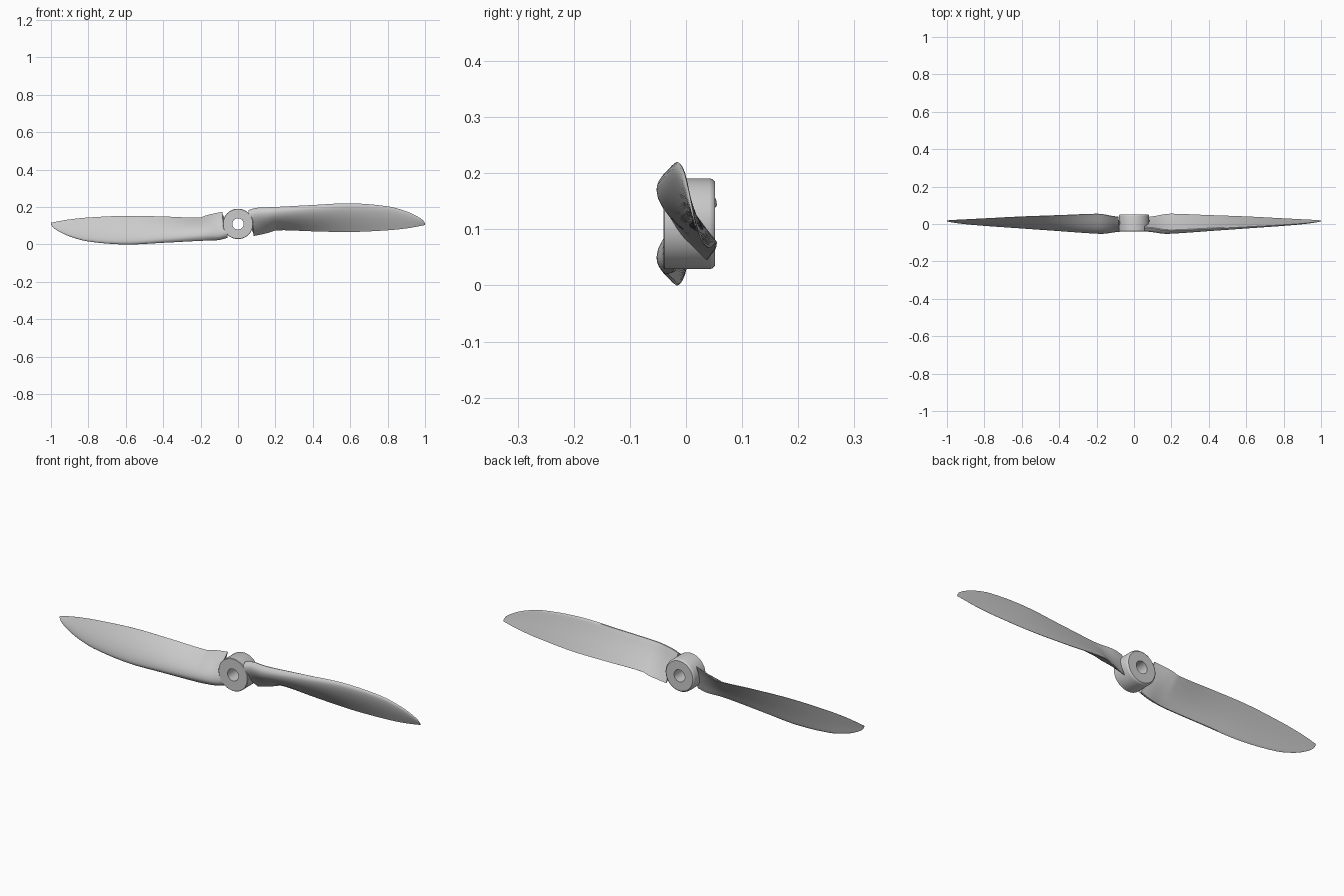
import bpy, bmesh, math
from mathutils import Vector

if "Cube" in bpy.data.objects:
    bpy.data.objects.remove(bpy.data.objects["Cube"])

AXIS_Z = 0.11

# Blade stations: x, leading edge (y, z), trailing edge (y, z), front bulge
STATIONS = [
    (0.055, -0.020, 0.184, 0.038, 0.046, 0.034),
    (0.10, -0.024, 0.196, 0.043, 0.053, 0.036),
    (0.16, -0.034, 0.199, 0.052, 0.065, 0.039),
    (0.21, -0.036, 0.201, 0.054, 0.077, 0.037),
    (0.40, -0.026, 0.211, 0.047, 0.071, 0.027),
    (0.60, -0.015, 0.220, 0.040, 0.067, 0.019),
    (0.80, -0.004, 0.204, 0.030, 0.076, 0.012),
    (0.90, 0.003, 0.177, 0.025, 0.086, 0.008),
    (0.96, 0.009, 0.149, 0.022, 0.096, 0.005),
    (0.99, 0.013, 0.128, 0.020, 0.102, 0.003),
    (1.00, 0.016, 0.112, 0.019, 0.104, 0.002),
]
# Airfoil outline: chord fraction, height relative to the front bulge
AIRFOIL = [(0, 0), (.01, .28), (.03, .5), (.06, .68), (.1, .81), (.18, .95),
           (.28, 1), (.4, .97), (.52, .86), (.65, .68), (.78, .46), (.9, .23),
           (1, .05), (1, -.03), (.8, .0), (.6, .02), (.4, .02), (.2, -.03),
           (.08, -.1), (.02, -.1)]


def slope(i):
    a, b = STATIONS[max(i - 1, 0)], STATIONS[min(i + 1, len(STATIONS) - 1)]
    return [(q - p) / (b[0] - a[0]) for p, q in zip(a, b)]


def smooth_stations(steps=5):
    out = []
    for i in range(len(STATIONS) - 1):
        a, b, ma, mb = STATIONS[i], STATIONS[i + 1], slope(i), slope(i + 1)
        h = b[0] - a[0]
        for k in range(steps):
            t = k / steps
            c = (2*t**3 - 3*t*t + 1, (t**3 - 2*t*t + t) * h,
                 3*t*t - 2*t**3, (t**3 - t*t) * h)
            row = [c[0]*p + c[1]*u + c[2]*q + c[3]*v
                   for p, u, q, v in zip(a, ma, b, mb)]
            row[0] = a[0] + h * t
            out.append(row)
    return out + [list(STATIONS[-1])]


def finish(bm, name):
    bmesh.ops.recalc_face_normals(bm, faces=bm.faces)
    me = bpy.data.meshes.new(name)
    bm.to_mesh(me)
    bm.free()
    ob = bpy.data.objects.new(name, me)
    bpy.context.collection.objects.link(ob)
    bpy.ops.object.select_all(action='DESELECT')
    ob.select_set(True)
    bpy.context.view_layer.objects.active = ob
    bpy.ops.object.shade_smooth_by_angle(angle=math.radians(35))
    return ob


def make_blade(name, side):
    bm = bmesh.new()
    rings = []
    for x, ly, lz, ty, tz, bulge in smooth_stations():
        le, te = Vector((0, ly, lz)), Vector((0, ty, tz))
        d = (te - le).normalized()
        n = Vector((0, d.z, -d.y))
        fade = max(0, min(1, (0.2 - x) / 0.145))
        ring = []
        for s, h in AIRFOIL:
            p = le.lerp(te, s) + n * h * bulge
            # stepped root end: trailing half starts further out
            step = max(0, min(1, (s - 0.4) / 0.2))
            p.x = x + 0.028 * step * fade
            # second blade is the first turned half a turn about the shaft
            ring.append(bm.verts.new((side * p.x, p.y, AXIS_Z + side * (p.z - AXIS_Z))))
        rings.append(ring)
    m = len(AIRFOIL)
    for a, b in zip(rings, rings[1:]):
        for j in range(m):
            bm.faces.new((a[j], a[(j + 1) % m], b[(j + 1) % m], b[j]))
    bm.faces.new(rings[0])
    bm.faces.new(rings[-1])
    return finish(bm, name)


def make_hub():
    # Lathed ring profile (radius, y) around the shaft axis
    prof = [(.03, -.04), (.079, -.04), (.081, -.038), (.081, .042),
            (.079, .048), (.074, .052), (.03, .052)]
    n = 64
    bm = bmesh.new()
    rings = [[bm.verts.new((r * math.cos(2*math.pi*i/n), y,
                            AXIS_Z + r * math.sin(2*math.pi*i/n)))
              for r, y in prof] for i in range(n)]
    for i in range(n):
        a, b = rings[i], rings[(i + 1) % n]
        for j in range(len(prof)):
            k = (j + 1) % len(prof)
            bm.faces.new((a[j], a[k], b[k], b[j]))
    return finish(bm, "hub")


make_hub()
make_blade("blade_right", 1)
make_blade("blade_left", -1)
